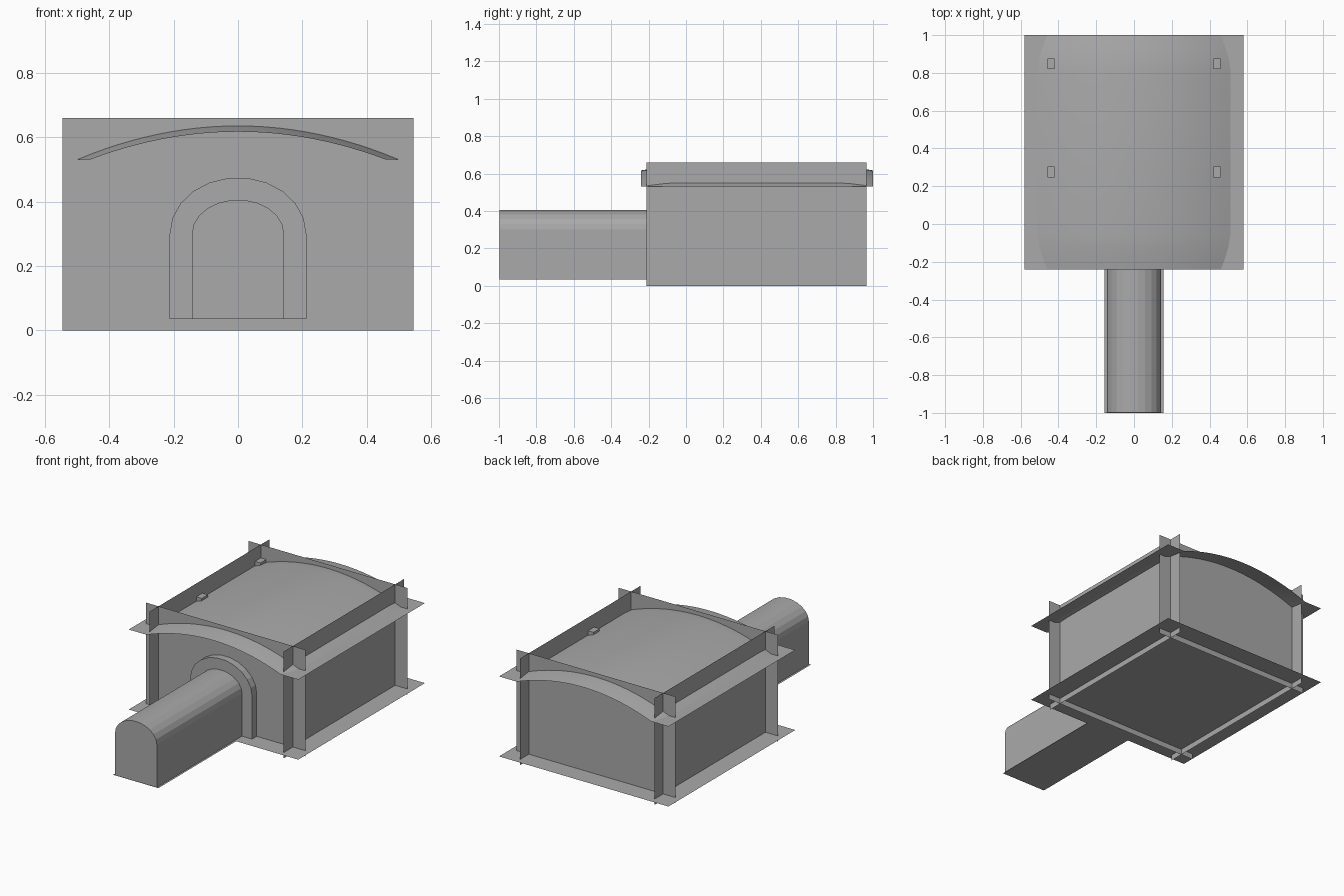
import bpy, bmesh, math

old = bpy.data.objects.get("Cube")
if old:
    bpy.data.objects.remove(old, do_unlink=True)

grey = bpy.data.materials.new("stone_grey")
grey.use_nodes = True
colour = (0.4, 0.4, 0.4, 1)
grey.diffuse_color = colour
grey.node_tree.nodes["Principled BSDF"].inputs["Base Color"].default_value = colour


def make(name, verts, faces, fix_normals=False):
    mesh = bpy.data.meshes.new(name)
    mesh.from_pydata(verts, [], faces)
    if fix_normals:
        bm = bmesh.new()
        bm.from_mesh(mesh)
        bmesh.ops.recalc_face_normals(bm, faces=bm.faces)
        bm.to_mesh(mesh)
        bm.free()
    mesh.materials.append(grey)
    obj = bpy.data.objects.new(name, mesh)
    bpy.context.collection.objects.link(obj)
    return obj


def prism(name, outline, y0, y1):
    """Extrude an (x, z) outline along y, with both ends closed."""
    n = len(outline)
    verts = [(x, y, z) for y in (y0, y1) for x, z in outline]
    faces = [(i, (i + 1) % n, n + (i + 1) % n, n + i) for i in range(n)]
    faces += [tuple(range(n)), tuple(range(n, 2 * n))]
    return make(name, verts, faces, True)


def arch(rx, rz, steps):
    """Elliptical arch points from the right springing to the left."""
    angles = [math.pi * i / steps for i in range(steps + 1)]
    return [(rx * math.cos(a), SPRING + rz * math.sin(a)) for a in angles]


FLOOR, TOP, SPRING = 0.035, 0.66, 0.30
FRONT, BACK, SIDE = -0.12, 0.88, 0.46
MID = (FRONT + BACK) / 2
STEPS = 11
inner = arch(0.143, 0.106, STEPS)
outer = arch(0.212, 0.175, STEPS)
opening = [(0.143, FLOOR)] + inner + [(-0.143, FLOOR)]

# Floor slab sheet
make("floor", [(-.58, -.24, FLOOR), (.58, -.24, FLOOR), (.58, 1, FLOOR), (-.58, 1, FLOOR)],
     [(0, 1, 2, 3)])

# Side walls
for side, name in ((1, "left_wall"), (-1, "right_wall")):
    x = side * SIDE
    quad = [(x, -.21, 0), (x, .965, 0), (x, .965, TOP), (x, -.21, TOP)]
    make(name, quad if side > 0 else quad[::-1], [(0, 1, 2, 3)])

# Back wall
W = 0.545
make("back_wall", [(W, BACK, 0), (-W, BACK, 0), (-W, BACK, TOP), (W, BACK, TOP)], [(0, 1, 2, 3)])

# Front wall with an arched doorway above a low sill
outline = [(W, FLOOR), (W, TOP), (-W, TOP), (-W, FLOOR)] + opening[::-1]
sill = [(-W, 0), (W, 0), (W, FLOOR), (-W, FLOOR)]
n = len(outline)
make("front_wall", [(x, FRONT, z) for x, z in outline + sill],
     [tuple(range(n))[::-1], tuple(range(n, n + 4))])
bpy.data.objects["front_wall"].data.polygons[0].flip()
bpy.data.objects["front_wall"].data.update()

# Entrance tunnel and its slightly wider floor
prism("tunnel", opening, -0.998, FRONT)
make("tunnel_floor", [(-.155, -1, FLOOR), (.155, -1, FLOOR), (.155, FRONT, FLOOR), (-.155, FRONT, FLOOR)],
     [(0, 1, 2, 3)])

# Doorway surround: wedge stones over two split piers
PROUD = -0.165
for i in range(STEPS):
    prism(f"arch_stone_{i + 1}", [inner[i], outer[i], outer[i + 1], inner[i + 1]], PROUD, FRONT)
for side, split, name in ((1, 0.105, "left"), (-1, 0.17, "right")):
    a, b = side * 0.143, side * 0.212
    for part, z0, z1 in (("lower", FLOOR, split), ("upper", split, SPRING)):
        prism(f"{name}_pier_{part}", [(a, z0), (b, z0), (b, z1), (a, z1)], PROUD, FRONT)

# Vaulted ceiling: a shallow arch that swells inward from each end, with flat edges
EAVE = 0.53
rings = [(-.24, .46, .087), (-.18, .483, .097), (FRONT, .50, .105), (-.06, .51, .11)]
rings += [(2 * MID - y, w, h) for y, w, h in reversed(rings)]
rings[0], rings[-1] = (-.24, .46, .087), (1.0, .46, .087)
COLS = 24
verts, faces = [], []
for y, w, h in rings:
    verts.append((-.58, y, EAVE))
    for i in range(COLS + 1):
        t = 2 * i / COLS - 1
        verts.append((w * t, y, EAVE + h * (1 - t * t)))
    verts.append((.58, y, EAVE))
row = COLS + 3
for r in range(len(rings) - 1):
    for c in range(row - 1):
        k = r * row + c
        faces.append((k, k + 1, k + row + 1, k + row))
vault = make("vaulted_ceiling", verts, faces)
for o in bpy.context.selected_objects:
    o.select_set(False)
bpy.context.view_layer.objects.active = vault
vault.select_set(True)
bpy.ops.object.shade_smooth_by_angle(angle=math.radians(15))

# Inner wall posts whose heads rise just through the vault
for side, name in ((1, "left"), (-1, "right")):
    for y0, y1, place in ((.245, .305, "middle"), (.82, .876, "back")):
        a, b = side * 0.42, side * 0.457
        prism(f"{name}_{place}_post", [(a, FLOOR), (b, FLOOR), (b, .58), (a, .58)], y0, y1)
